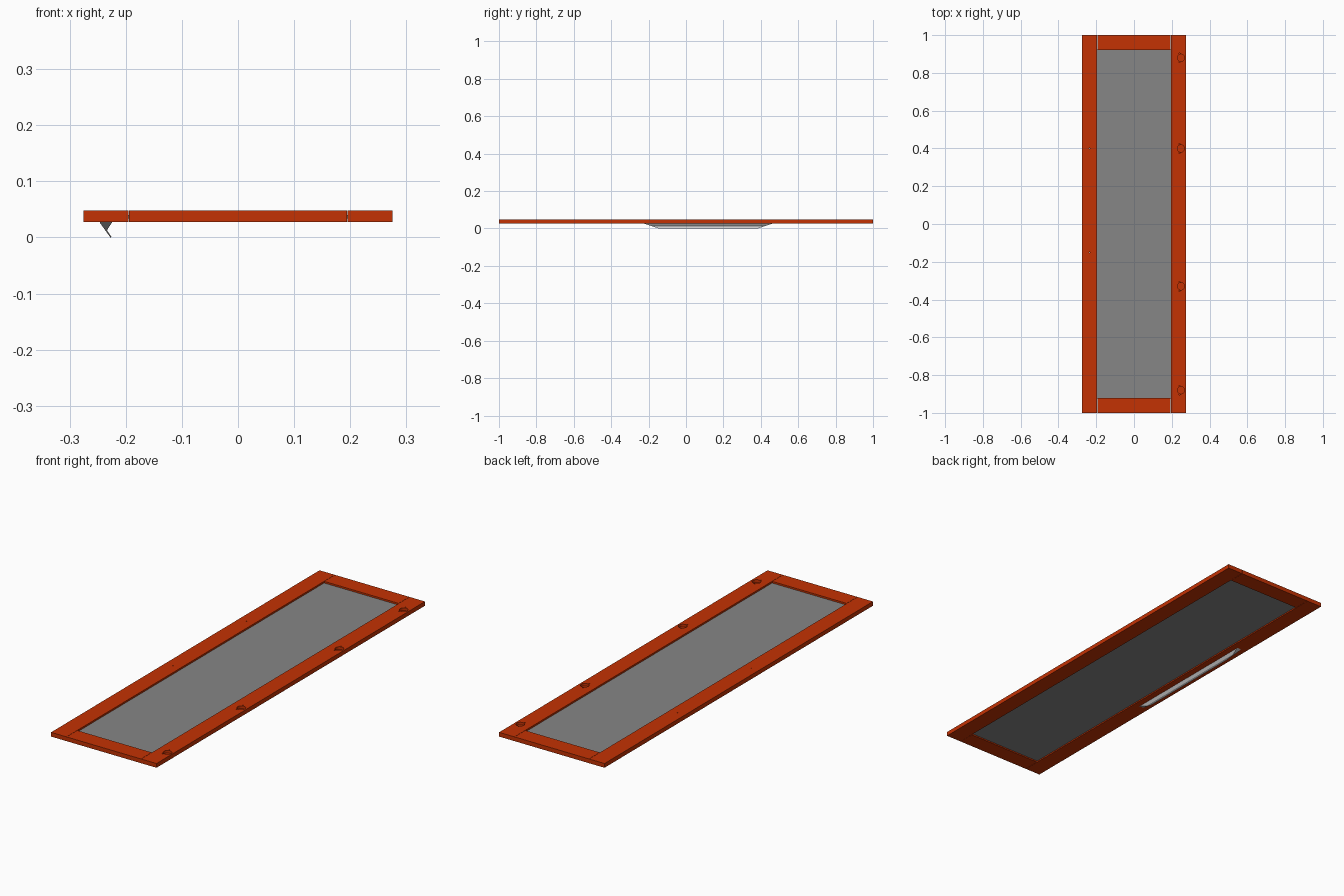
import bpy, bmesh

if "Cube" in bpy.data.objects:
    bpy.data.objects.remove(bpy.data.objects["Cube"])

Z0, Z1 = 0.028, 0.048      # frame underside and top
W, IN = 0.275, 0.195       # outer and inner half width
CY = 0.125                 # centre of the handle screw holes along y


def material(name, rgb):
    mat = bpy.data.materials.new(name)
    mat.diffuse_color = (*rgb, 1)
    mat.use_nodes = True
    mat.node_tree.nodes["Principled BSDF"].inputs["Base Color"].default_value = mat.diffuse_color
    return mat


paint = material("orange_paint", (0.55, 0.032, 0.001))
dark_grey = material("dark_grey", (0.24, 0.24, 0.24))


def finish(name, bm, mat=None):
    bmesh.ops.recalc_face_normals(bm, faces=bm.faces)
    me = bpy.data.meshes.new(name)
    bm.to_mesh(me)
    bm.free()
    ob = bpy.data.objects.new(name, me)
    bpy.context.collection.objects.link(ob)
    if mat:
        me.materials.append(mat)
    return ob


def box(name, x0, x1, y0, y1, z0, z1, mat=None):
    bm = bmesh.new()
    bmesh.ops.create_cube(bm, size=1)
    for v in bm.verts:
        v.co = ((x0 + x1) / 2 + v.co.x * (x1 - x0),
                (y0 + y1) / 2 + v.co.y * (y1 - y0),
                (z0 + z1) / 2 + v.co.z * (z1 - z0))
    return finish(name, bm, mat)


def drill(ob, x, y, r, depth, sides=24):
    bpy.ops.mesh.primitive_cylinder_add(vertices=sides, radius=r, depth=depth * 2,
                                        location=(x, y, Z1))
    cutter = bpy.context.object
    cutter.name = "hole_cutter"
    cutter.hide_render = True
    cutter.data.materials.append(paint)
    m = ob.modifiers.new("hole", "BOOLEAN")
    m.operation, m.solver, m.object = 'DIFFERENCE', 'EXACT', cutter
    # bake the cut and drop the helper
    bpy.context.view_layer.update()
    deps = bpy.context.evaluated_depsgraph_get()
    me = bpy.data.meshes.new_from_object(ob.evaluated_get(deps))
    ob.modifiers.clear()
    ob.data = me
    bpy.data.objects.remove(cutter)


# Frame: two full-length stiles with two rails between them (hairline joints)
left_stile = box("handle_stile", -W, -IN, -1, 1, Z0, Z1, paint)
right_stile = box("hinge_stile", IN, W, -1, 1, Z0, Z1, paint)
for name, s in (("front_rail", -1), ("back_rail", 1)):
    ys = sorted((s * 0.92, s))
    box(name, -IN + 0.001, IN - 0.001, ys[0], ys[1], Z0, Z1, paint)

# Inset panel
box("panel", -IN - 0.004, IN + 0.004, -0.924, 0.924, 0.034, 0.040, dark_grey)

# Hinge cups with their two screw holes
for y in (0.88, 0.40, -0.33, -0.88):
    drill(right_stile, 0.2485, y, 0.019, 0.0125)
    for s in (-1, 1):
        drill(right_stile, 0.241, y + s * 0.0235, 0.003, 0.011, 12)

# Handle screw holes
for y in (CY - 0.275, CY + 0.275):
    drill(left_stile, -0.235, y, 0.0025, 0.03, 12)

# Handle: wedge with a slanted lip, ends cut back towards the bottom
profile = [(-0.246, 0.028), (-0.225, 0.028), (-0.225, 0.026), (-0.2335, 0.0130),
           (-0.2255, 0.0010), (-0.2275, 0.0), (-0.246, 0.026)]
bm = bmesh.new()
rings = []
for s in (-1, 1):
    rings.append([bm.verts.new((x, 0.119 + s * (0.265 + 0.083 * z / 0.028), z))
                  for x, z in profile])
n = len(profile)
for i in range(n):
    j = (i + 1) % n
    bm.faces.new((rings[0][i], rings[0][j], rings[1][j], rings[1][i]))
for r in rings:
    bm.faces.new(r)
finish("handle", bm)
